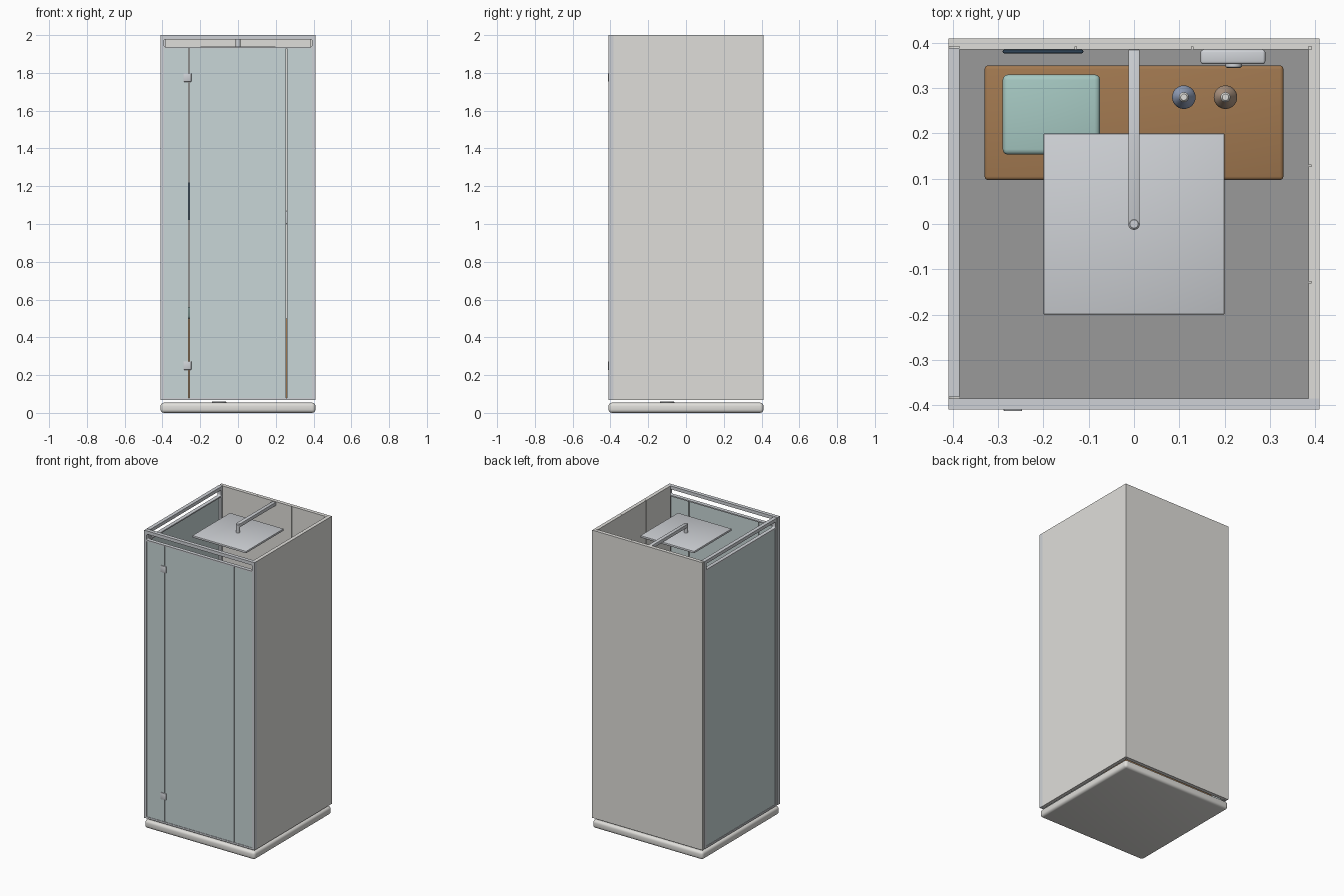
import bpy, bmesh, math
from math import pi, cos, sin

if "Cube" in bpy.data.objects:
    bpy.data.objects.remove(bpy.data.objects["Cube"])


def mat(name, r, g, b):
    m = bpy.data.materials.new(name)
    m.diffuse_color = (r, g, b, 1)
    m.use_nodes = True
    m.node_tree.nodes["Principled BSDF"].inputs["Base Color"].default_value = m.diffuse_color
    return m


SHELL = mat("warm_white", 0.74, 0.73, 0.70)
METAL = mat("metal", 0.62, 0.64, 0.67)
GLASS = mat("frosted_glass", 0.58, 0.67, 0.68)
FLOOR = mat("floor_grey", 0.32, 0.32, 0.32)
WOOD = mat("wood", 0.36, 0.19, 0.08)
TEAL = mat("teal", 0.38, 0.58, 0.54)
DARK = mat("dark_blue", 0.03, 0.06, 0.10)
BLUE = mat("bottle_blue", 0.30, 0.36, 0.50)
AMBER = mat("bottle_brown", 0.42, 0.30, 0.22)


def smooth(ob):
    bpy.ops.object.select_all(action='DESELECT')
    bpy.context.view_layer.objects.active = ob
    ob.select_set(True)
    bpy.ops.object.shade_smooth_by_angle(angle=math.radians(35))


def finish(name, bm, m, smoothed=True):
    me = bpy.data.meshes.new(name)
    bm.normal_update()
    bm.to_mesh(me)
    bm.free()
    me.materials.append(m)
    ob = bpy.data.objects.new(name, me)
    bpy.context.collection.objects.link(ob)
    if smoothed:
        smooth(ob)
    return ob


def box(name, x, y, z, m, bevel=0, seg=3):
    """Box given as (min, max) on each axis, with optional rounded edges."""
    bm = bmesh.new()
    bmesh.ops.create_cube(bm, size=1)
    for v in bm.verts:
        v.co = [lo + (hi - lo) * (c + 0.5) for (lo, hi), c in zip((x, y, z), v.co)]
    if bevel:
        bmesh.ops.bevel(bm, geom=bm.edges[:], offset=bevel, segments=seg,
                        profile=0.5, affect='EDGES')
    return finish(name, bm, m, bool(bevel))


def lathe(name, profile, loc, m, rot=(0, 0, 0), n=28):
    """Revolve (radius, height) points around local z."""
    bm = bmesh.new()
    vs = [bm.verts.new((r, 0, z)) for r, z in profile]
    es = [bm.edges.new(p) for p in zip(vs, vs[1:])]
    bmesh.ops.spin(bm, geom=vs + es, cent=(0, 0, 0), axis=(0, 0, 1),
                   angle=2 * pi, steps=n)
    bmesh.ops.remove_doubles(bm, verts=bm.verts[:], dist=1e-5)
    bmesh.ops.recalc_face_normals(bm, faces=bm.faces[:])
    ob = finish(name, bm, m)
    ob.location, ob.rotation_euler = loc, rot
    return ob


def round_rect(x0, x1, y0, y1, r=0):
    if not r:
        return [(x0, y0), (x1, y0), (x1, y1), (x0, y1)]
    corners = [(x1 - r, y1 - r), (x0 + r, y1 - r), (x0 + r, y0 + r), (x1 - r, y0 + r)]
    return [(cx + r * cos(a), cy + r * sin(a)) for k, (cx, cy) in enumerate(corners)
            for a in [(k + j / 5) * pi / 2 for j in range(6)]]


def plate(name, loops, half, loc, rot, m):
    """Flat plate with holes from nested outlines."""
    cu = bpy.data.curves.new(name + "_outline", 'CURVE')
    cu.dimensions, cu.fill_mode, cu.extrude = '2D', 'BOTH', half
    for pts in loops:
        s = cu.splines.new('POLY')
        s.points.add(len(pts) - 1)
        for p, (a, b) in zip(s.points, pts):
            p.co = (a, b, 0, 1)
        s.use_cyclic_u = True
    tmp = bpy.data.objects.new(name + "_tmp", cu)
    bpy.context.collection.objects.link(tmp)
    dg = bpy.context.evaluated_depsgraph_get()
    me = bpy.data.meshes.new_from_object(tmp.evaluated_get(dg))
    bpy.data.objects.remove(tmp)
    bm = bmesh.new()
    bm.from_mesh(me)
    bmesh.ops.remove_doubles(bm, verts=bm.verts[:], dist=1e-5)
    bmesh.ops.recalc_face_normals(bm, faces=bm.faces[:])
    ob = finish(name, bm, m)
    ob.location, ob.rotation_euler = loc, rot


W, I = 0.41, 0.385        # outer and inner half width
B, T = 0.068, 2.0         # bottom and top of the enclosure

# Shower tray, floor and drain
box("shower_tray", (-W, W), (-W, W), (0, 0.054), SHELL, 0.018, 4)
box("tray_floor", (-0.386, 0.386), (-0.386, 0.386), (0.045, 0.0555), FLOOR)
lathe("drain", [(0, 0.061), (0.034, 0.061), (0.038, 0.058), (0.038, 0.05), (0, 0.05)],
      (-0.1, -0.1, 0), METAL)

# Solid back and right walls with three inner panels each
box("back_wall", (-W, W), (0.392, W), (B, T), SHELL)
box("right_wall", (0.392, W), (-I, 0.392), (B, T), SHELL)
for i in range(3):
    a = -I + i * 2 * I / 3
    span = (a + 0.0015 * (i > 0), a + 2 * I / 3 - 0.0015 * (i < 2))
    box(f"back_panel_{i + 1}", span, (I, 0.392), (B, T), SHELL)
    box(f"right_panel_{i + 1}", (I, 0.392), span, (B, T), SHELL)

# Front and left frames with a rounded vent slot near the top
for name, h, loc, rz in (("front_frame", W, (0, -0.3975, 0), 0),
                         ("left_frame", I, (-0.3975, 0.0035, 0), pi / 2)):
    e = h - 0.018
    plate(name, [round_rect(-h, h, B, T),
                 round_rect(-e, e, 1.938, 1.978, 0.008),
                 round_rect(-e, e, 0.08, 1.93)], 0.0125, loc, (pi / 2, 0, rz), METAL)

# Glass: fixed side panels, door and left pane
gy, gz = (-0.407, -0.399), (0.078, 1.932)
box("left_fixed_glass", (-0.394, -0.263), gy, gz, GLASS)
box("right_fixed_glass", (0.259, 0.394), gy, gz, GLASS)
box("door_glass", (-0.258, 0.254), gy, gz, GLASS)
box("left_side_glass", gy, (-0.368, 0.374), gz, GLASS)

# Door hinges
for name, z in (("lower_hinge", 0.25), ("upper_hinge", 1.775)):
    box(name, (-0.288, -0.247), (-0.413, -0.392), (z - 0.022, z + 0.022), METAL, 0.002, 2)

# Rain shower head, stem and arm
box("rain_head", (-0.2, 0.2), (-0.2, 0.2), (1.926, 1.94), METAL, 0.003, 2)
lathe("head_stem", [(0, 1.938), (0.013, 1.938), (0.013, 1.994), (0.009, 1.998), (0, 1.998)],
      (0, 0, 0), METAL)
box("shower_arm", (-0.0125, 0.0125), (0, I), (1.974, 1.997), METAL, 0.002, 2)

# Bench with folded towel
box("bench", (-0.33, 0.33), (0.097, 0.35), (0.075, 0.5), WOOD, 0.008)
box("folded_towel", (-0.29, -0.075), (0.153, 0.33), (0.5, 0.56), TEAL, 0.012)

# Two bottles with caps
for name, x, m in (("blue_bottle", 0.11, BLUE), ("brown_bottle", 0.202, AMBER)):
    lathe(name, [(0, 0.5), (0.024, 0.5), (0.026, 0.504), (0.026, 0.615), (0.022, 0.63),
                 (0.012, 0.642), (0.01, 0.65), (0, 0.65)], (x, 0.28, 0), m)
    lathe(name + "_cap", [(0, 0.648), (0.011, 0.648), (0.011, 0.668), (0.007, 0.673), (0, 0.673)],
          (x, 0.28, 0), SHELL)

# Wall display and mixer control
box("wall_display", (-0.29, -0.112), (0.377, I), (1.02, 1.22), DARK, 0.003, 2)
box("mixer_body", (0.147, 0.29), (0.353, I), (1.0, 1.07), METAL, 0.006)
lathe("mixer_knob", [(0, 0), (0.018, 0), (0.018, 0.008), (0.015, 0.01), (0, 0.01)],
      (0.22, 0.355, 1.035), METAL, (pi / 2, 0, 0))
